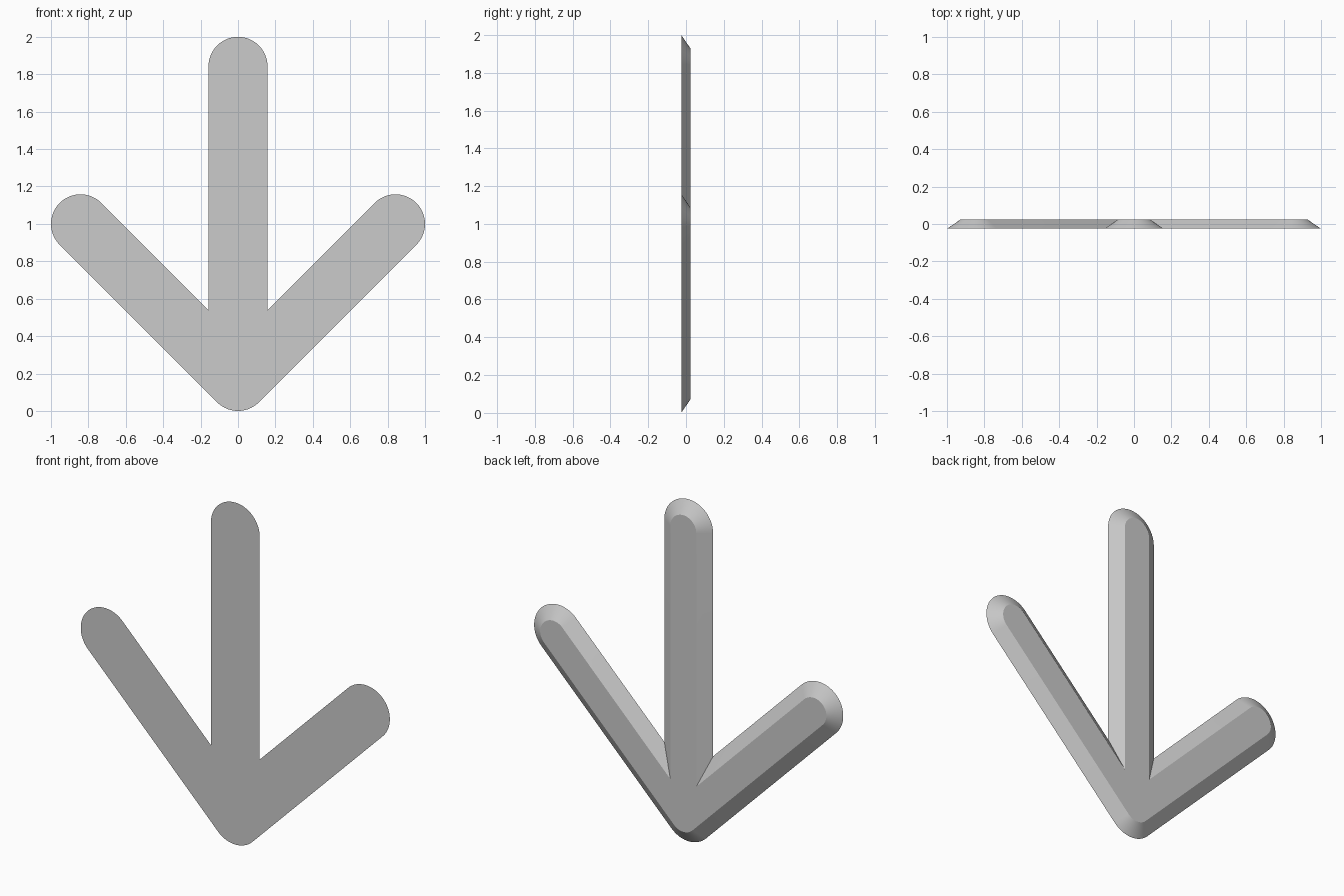
import bpy
import bmesh
from math import cos, sin, radians, sqrt

cube = bpy.data.objects.get("Cube")
if cube:
    bpy.data.objects.remove(cube, do_unlink=True)

FRONT_RADIUS = 0.158   # half width of every bar at the front face
BACK_RADIUS = 0.084    # half width at the narrower back face
HALF_DEPTH = 0.025
TIP = FRONT_RADIUS     # height of the tip's arc centre
REACH = 1 - FRONT_RADIUS


def arc(cx, cz, r, start, end):
    steps = round((end - start) / 6)
    angles = [radians(start + (end - start) * i / steps) for i in range(steps + 1)]
    return [(cx + r * cos(a), cz + r * sin(a)) for a in angles]


def arrow_outline(r):
    """Rounded arrow with bars of half width r, anticlockwise from the tip."""
    crotch = TIP + r + r * sqrt(2)
    return (arc(0, TIP, r, 225, 315)
            + arc(REACH, TIP + REACH, r, -45, 135)
            + [(r, crotch)]
            + arc(0, 2 - TIP, r, 0, 180)
            + [(-r, crotch)]
            + arc(-REACH, TIP + REACH, r, 45, 225))


# Front face, back face and the sloping rim between them
bm = bmesh.new()
front = [bm.verts.new((x, -HALF_DEPTH, z)) for x, z in arrow_outline(FRONT_RADIUS)]
back = [bm.verts.new((x, HALF_DEPTH, z)) for x, z in arrow_outline(BACK_RADIUS)]
bm.faces.new(front)
bm.faces.new(back[::-1])
count = len(front)
for i in range(count):
    j = (i + 1) % count
    bm.faces.new((front[j], front[i], back[i], back[j]))
bmesh.ops.recalc_face_normals(bm, faces=bm.faces)

mesh = bpy.data.meshes.new("down_arrow")
bm.to_mesh(mesh)
bm.free()
arrow = bpy.data.objects.new("down_arrow", mesh)
bpy.context.collection.objects.link(arrow)

# Plain grey material
grey = bpy.data.materials.new("plain_grey")
grey.use_nodes = True
colour = (0.6, 0.6, 0.6, 1)
grey.diffuse_color = colour
grey.node_tree.nodes["Principled BSDF"].inputs["Base Color"].default_value = colour
mesh.materials.append(grey)

# Smooth round ends, crisp face borders
bpy.ops.object.select_all(action='DESELECT')
arrow.select_set(True)
bpy.context.view_layer.objects.active = arrow
bpy.ops.object.shade_smooth_by_angle(angle=radians(20))
